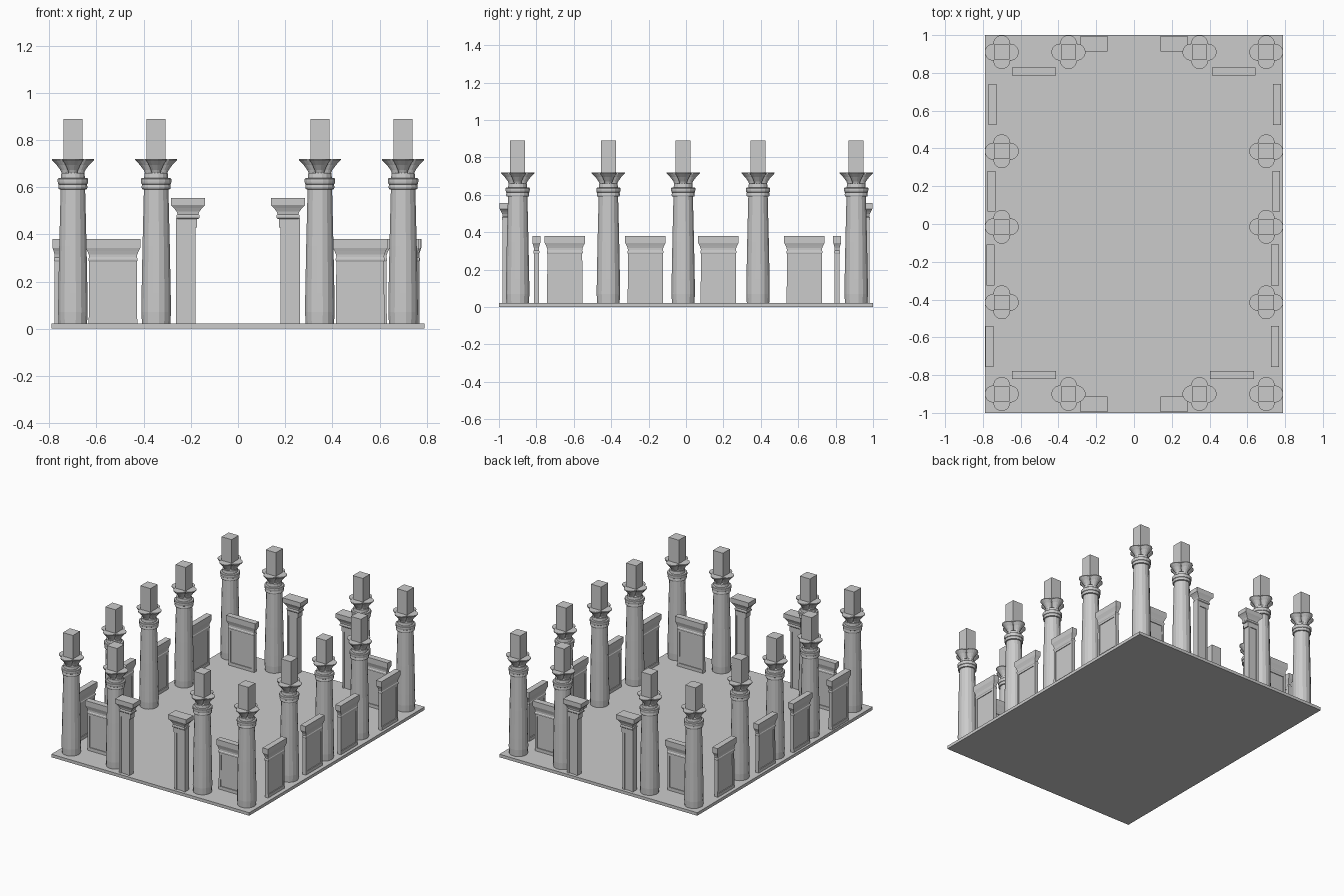
import bpy, bmesh, math
from mathutils import Matrix

if "Cube" in bpy.data.objects:
    bpy.data.objects.remove(bpy.data.objects["Cube"])

def finish(bm, name, loc=(0, 0, 0), rot=0):
    bmesh.ops.recalc_face_normals(bm, faces=bm.faces)
    me = bpy.data.meshes.new(name)
    bm.to_mesh(me)
    bm.free()
    return place(me, name, loc, rot)

def place(me, name, loc, rot=0):
    ob = bpy.data.objects.new(name, me)
    ob.location = loc
    ob.rotation_euler.z = rot
    bpy.context.collection.objects.link(ob)
    return ob

def loft(bm, rings):
    # skin a stack of equal-length closed rings and cap both ends
    vs = [[bm.verts.new(p) for p in r] for r in rings]
    n = len(vs[0])
    for a, b in zip(vs, vs[1:]):
        for i in range(n):
            j = (i + 1) % n
            bm.faces.new((a[i], a[j], b[j], b[i]))
    bm.faces.new(vs[0][::-1])
    bm.faces.new(vs[-1])

def rect(hx, hy, z, cx=0, cy=0):
    return [(cx + sx * hx, cy + sy * hy, z) for sx, sy in ((-1, -1), (1, -1), (1, 1), (-1, 1))]

def circle(r, z, n=16, cx=0, cy=0):
    return [(cx + r * math.cos(math.tau * (i + .5) / n), cy + r * math.sin(math.tau * (i + .5) / n), z)
            for i in range(n)]

def box(bm, x0, x1, y0, y1, z0, z1):
    hx, hy, cx, cy = (x1 - x0) / 2, (y1 - y0) / 2, (x0 + x1) / 2, (y0 + y1) / 2
    loft(bm, [rect(hx, hy, z0, cx, cy), rect(hx, hy, z1, cx, cy)])

# floor slab
bm = bmesh.new()
box(bm, -.79, .79, -1, 1, 0, .022)
finish(bm, "floor_slab")

# column: tapered shaft, neck bands, four-lobed flower capital, tall block
bm = bmesh.new()
profile = [(.061, .02), (.064, .07), (.063, .15), (.059, .35), (.053, .59), (.061, .592), (.063, .60),
           (.061, .612), (.064, .614), (.066, .625), (.066, .635), (.063, .638), (.052, .64), (.05, .66)]
loft(bm, [circle(r, z) for r, z in profile])
for k in range(4):
    c, s = math.cos(k * math.pi / 2), math.sin(k * math.pi / 2)
    bell = [(.014, .028, .645), (.022, .031, .672), (.032, .038, .695), (.045, .045, .715), (.045, .045, .72)]
    loft(bm, [circle(r, z, 16, c * d, s * d) for r, d, z in bell])
loft(bm, [rect(.04, .04, .70), rect(.04, .04, .89)])
bmesh.ops.recalc_face_normals(bm, faces=bm.faces)
column = bpy.data.meshes.new("column")
bm.to_mesh(column)
bm.free()
spots = [(.70, y) for y in (.91, .385, -.015, -.415, -.90)] + [(.347, .91), (.347, -.90)]
for x, y in spots:
    for s in (-1, 1):
        place(column, "column", (s * x, y, 0))

# screen wall: recessed panel in a frame, with a flared cornice
def screen_mesh(half):
    bm = bmesh.new()
    b = half - .015
    box(bm, -b + .01, b - .01, -.008, .008, .02, .29)
    for s in (-1, 1):
        loft(bm, [rect(.008, .013, .02, s * (b - .006)), rect(.008, .013, .29, s * (b - .008))])
    box(bm, -b, b, -.014, .014, .02, .045)
    box(bm, -b + .01, b - .01, -.013, .013, .272, .29)
    cornice = [(0, .013, .285), (.003, .016, .29), (.003, .016, .298), (0, .013, .303), (.002, .013, .315),
               (.008, .017, .33), (.015, .021, .343), (.015, .021, .38)]
    loft(bm, [rect(b + e, d, z) for e, d, z in cornice])
    me = bpy.data.meshes.new("screen_wall")
    bmesh.ops.recalc_face_normals(bm, faces=bm.faces)
    bm.to_mesh(me)
    bm.free()
    return me

side, end = screen_mesh(.108), screen_mesh(.116)
for y, xl, xr in ((.633, -.75, .756), (.173, -.755, .753), (-.217, -.76, .747), (-.648, -.765, .747)):
    place(side, "side_screen", (xl, y, 0), math.pi / 2)
    place(side, "side_screen", (xr, y, 0), math.pi / 2)
for x, y in ((-.53, -.80), (.518, -.80), (-.53, .808), (.528, .808)):
    place(end, "end_screen", (x, y, 0))

# gate jambs: framed post, inner lip and flared cornice
for sy in (-1, 1):
    for sx in (-1, 1):
        bm = bmesh.new()
        box(bm, .185, .255, .938, .974, .02, .48)
        for x0, x1 in ((.18, .194), (.248, .262)):
            box(bm, x0, x1, .932, .98, .02, .46)
        box(bm, .173, .262, .932, .98, .43, .47)
        cap = [(.044, .024, .465), (.049, .028, .47), (.049, .028, .48), (.044, .025, .485),
               (.049, .027, .497), (.060, .034, .512), (.072, .041, .524), (.072, .041, .555)]
        loft(bm, [rect(hx, hy, z, .212, .955) for hx, hy, z in cap])
        bmesh.ops.transform(bm, matrix=Matrix.Diagonal((sx, sy, 1, 1)), verts=bm.verts)
        finish(bm, "gate_jamb")
